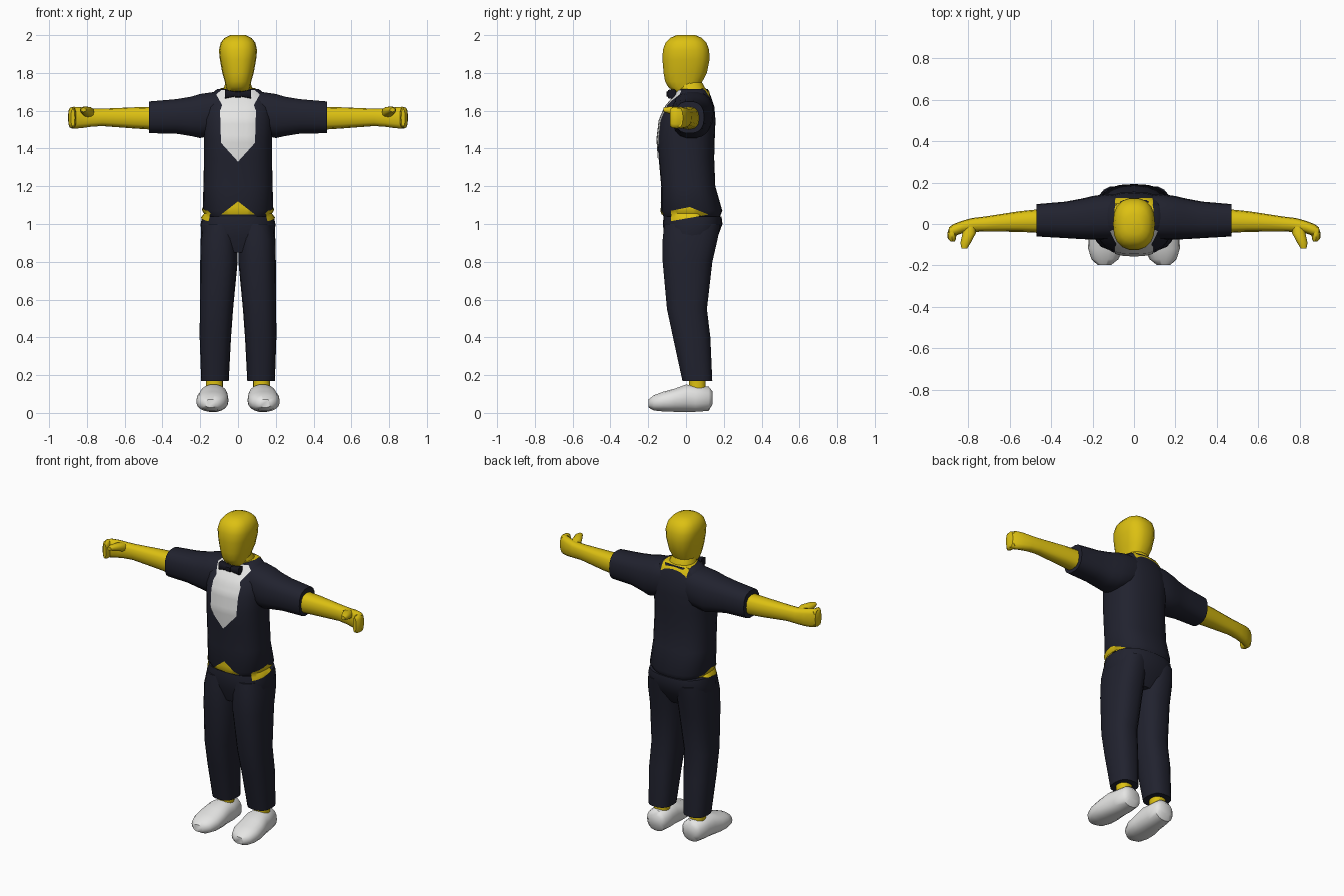
import bpy, bmesh
from math import cos, sin, pi
from mathutils import Vector
from mathutils.bvhtree import BVHTree

if "Cube" in bpy.data.objects:
    bpy.data.objects.remove(bpy.data.objects["Cube"])


def material(name, rgb):
    m = bpy.data.materials.new(name)
    m.use_nodes = True
    m.diffuse_color = (*rgb, 1)
    m.node_tree.nodes["Principled BSDF"].inputs["Base Color"].default_value = (*rgb, 1)
    return m


SKIN = material("yellow skin", (0.72, 0.53, 0.006))
SUIT = material("dark navy cloth", (0.015, 0.016, 0.028))
WHITE = material("white", (0.78, 0.78, 0.77))
BLACK = material("bow black", (0.008, 0.008, 0.014))

# Axis order: loft direction, then the two cross-section directions
AXES = {"x": (0, 1, 2), "y": (1, 0, 2), "z": (2, 0, 1)}


def finish(bm, name, mat, mirror=False):
    mesh = bpy.data.meshes.new(name)
    bm.to_mesh(mesh)
    bm.free()
    mesh.materials.append(mat)
    ob = bpy.data.objects.new(name, mesh)
    bpy.context.collection.objects.link(ob)
    if mirror:
        ob.modifiers.new("mirror", "MIRROR").use_mirror_merge = False
    bpy.ops.object.select_all(action="DESELECT")
    ob.select_set(True)
    bpy.context.view_layer.objects.active = ob
    bpy.ops.object.shade_smooth_by_angle(angle=0.8)
    return ob


def loft(name, mat, axis, stations, mirror=False, power=2.3, sides=18):
    """Stations are (position, centre u, centre v, radius u, radius v)."""
    bm = bmesh.new()
    a, u, v = AXES[axis]
    rings = []
    for pos, cu, cv, ru, rv in stations:
        ring = []
        for i in range(sides):
            c, s = cos(2 * pi * i / sides), sin(2 * pi * i / sides)
            p = Vector()
            p[a] = pos
            p[u] = cu + ru * abs(c) ** (2 / power) * (1 if c > 0 else -1)
            p[v] = cv + rv * abs(s) ** (2 / power) * (1 if s > 0 else -1)
            ring.append(bm.verts.new(p))
        rings.append(ring)
    for r, q in zip(rings, rings[1:]):
        for i in range(sides):
            j = (i + 1) % sides
            bm.faces.new((r[i], r[j], q[j], q[i]))
    bm.faces.new(rings[0])
    bm.faces.new(rings[-1])
    bmesh.ops.recalc_face_normals(bm, faces=bm.faces)
    return finish(bm, name, mat, mirror)


def patch(name, mat, axis, outline, targets, side, mirror=False):
    """Thin cloth or skin panel draped on the targets, seen from one side of an axis."""
    a, u, v = AXES[axis]
    trees = []
    for t in targets:
        tb = bmesh.new()
        tb.from_mesh(t.data)
        trees.append(BVHTree.FromBMesh(tb))
        tb.free()
    bm = bmesh.new()
    verts = []
    for pu, pv in outline:
        p = Vector()
        p[u], p[v] = pu, pv
        verts.append(bm.verts.new(p))
    bm.faces.new(verts)
    for k in (u, v):
        low = min(w.co[k] for w in bm.verts)
        high = max(w.co[k] for w in bm.verts)
        no = Vector()
        no[k] = 1
        for i in range(1, int((high - low) / 0.02) + 1):
            bmesh.ops.bisect_plane(bm, geom=bm.verts[:] + bm.edges[:] + bm.faces[:],
                                   plane_co=no * (low + i * 0.02), plane_no=no)
    bmesh.ops.triangulate(bm, faces=bm.faces)
    ray = Vector()
    ray[a] = -side
    missed = []
    for w in bm.verts:
        start = w.co - ray * 3
        hits = [h for h in (t.ray_cast(start, ray) for t in trees) if h[0]]
        if hits:
            w.co = min(hits, key=lambda h: h[3])[0] - ray * 0.005
        else:
            missed.append(w)
    bmesh.ops.delete(bm, geom=missed, context="VERTS")
    bmesh.ops.recalc_face_normals(bm, faces=bm.faces)
    if bm.faces and sum(f.normal[a] for f in bm.faces) * side < 0:
        bmesh.ops.reverse_faces(bm, faces=bm.faces)
    return finish(bm, name, mat, mirror)


def both(half):
    return half + [(-x, y) for x, y in reversed(half) if x]


# Head and neck
loft("head", SKIN, "z", [
    (1.7, 0, 0, .055, .065), (1.725, 0, -.01, .064, .085), (1.755, 0, -.012, .07, .1),
    (1.8, 0, -.004, .083, .116), (1.87, 0, 0, .096, .126), (1.92, 0, 0, .101, .124),
    (1.96, 0, 0, .092, .11), (1.985, 0, 0, .072, .085), (2, 0, 0, .04, .05)], power=2.5)
loft("neck", SKIN, "z", [
    (1.67, 0, .03, .09, .075), (1.715, 0, .03, .078, .075), (1.76, 0, .01, .06, .07)])

# Jacket body and short sleeves
jacket = loft("jacket", SUIT, "z", [
    (1.04, 0, .03, .165, .15), (1.07, 0, .03, .187, .162), (1.2, 0, .012, .183, .143),
    (1.35, 0, .002, .18, .147), (1.45, 0, 0, .18, .152), (1.55, 0, .008, .185, .148),
    (1.62, 0, .02, .18, .13), (1.68, 0, .035, .15, .095), (1.715, 0, .04, .11, .075)],
    power=2.5, sides=24)
loft("sleeve", SUIT, "x", [
    (.05, .035, 1.6, .1, .1), (.13, .035, 1.585, .11, .115), (.2, .03, 1.572, .105, .118),
    (.25, .025, 1.57, .098, .105), (.33, .02, 1.57, .088, .092),
    (.47, .018, 1.565, .078, .085)], mirror=True, power=2.5)

# Trousers
hips = loft("trouser_hips", SUIT, "z", [
    (.85, 0, .015, .17, .1), (.93, 0, .027, .194, .14), (1, 0, .035, .198, .158),
    (1.04, 0, .035, .19, .153)], power=2.5, sides=24)
loft("trouser_leg", SUIT, "z", [
    (.17, .122, .06, .073, .08), (.4, .12, .03, .083, .1), (.55, .114, .005, .088, .107),
    (.8, .101, .008, .099, .133), (.92, .1, .022, .098, .147), (1, .092, .033, .092, .15)],
    mirror=True, power=2.5)

# Ankles and shoes
loft("ankle", SKIN, "z", [(.1, .125, .06, .045, .045), (.2, .125, .06, .045, .045)], True)
loft("shoe", WHITE, "y", [
    (.14, .122, .08, .045, .035), (.12, .123, .075, .065, .065), (.05, .126, .075, .073, .07),
    (0, .13, .078, .077, .073), (-.06, .135, .067, .085, .062), (-.12, .137, .06, .084, .053),
    (-.17, .14, .053, .065, .041), (-.198, .143, .05, .032, .022)], mirror=True)

# Forearms with curled fingers and thumb
loft("forearm", SKIN, "x", [
    (.42, .015, 1.56, .06, .062), (.55, .012, 1.562, .05, .056), (.72, 0, 1.565, .036, .046),
    (.78, -.005, 1.563, .034, .048), (.83, -.015, 1.563, .03, .055),
    (.87, -.03, 1.563, .03, .058), (.892, -.04, 1.563, .024, .052)], True, 2.6, 12)
loft("fingers", SKIN, "y", [
    (-.015, .868, 1.563, .022, .052), (-.045, .878, 1.563, .022, .057),
    (-.07, .878, 1.563, .02, .055), (-.085, .874, 1.563, .01, .045)], True, 2.8, 12)
loft("thumb", SKIN, "y", [
    (.01, .79, 1.575, .028, .03), (-.045, .795, 1.595, .032, .026),
    (-.09, .812, 1.603, .025, .019), (-.118, .818, 1.605, .014, .011)], True, 2.3, 12)

# Shirt front, neckline skin and gaps at the waist
patch("shirt_front", WHITE, "y", both([
    (0, 1.33), (.09, 1.43), (.095, 1.6), (.084, 1.63), (.115, 1.685), (.09, 1.709)]),
    [jacket], -1)
patch("neckline", SKIN, "z", both([(.07, -.02), (.095, .04), (.09, .125)]), [jacket], 1)
patch("belly_gap", SKIN, "y", both([(0, 1.12), (.09, 1.05)]), [jacket], -1)
patch("side_gap", SKIN, "x", [(-.08, 1.07), (.02, 1.09), (.12, 1.05), (-.08, 1.015)],
      [jacket, hips], 1, True)

# Bow tie
loft("bow_wing", BLACK, "x", [
    (0, -.078, 1.688, .02, .013), (.02, -.078, 1.688, .02, .014),
    (.07, -.075, 1.688, .022, .024)], True, 5, 12)
loft("bow_knot", BLACK, "x", [(-.015, -.08, 1.688, .024, .017),
                              (.015, -.08, 1.688, .024, .017)], power=4, sides=12)
